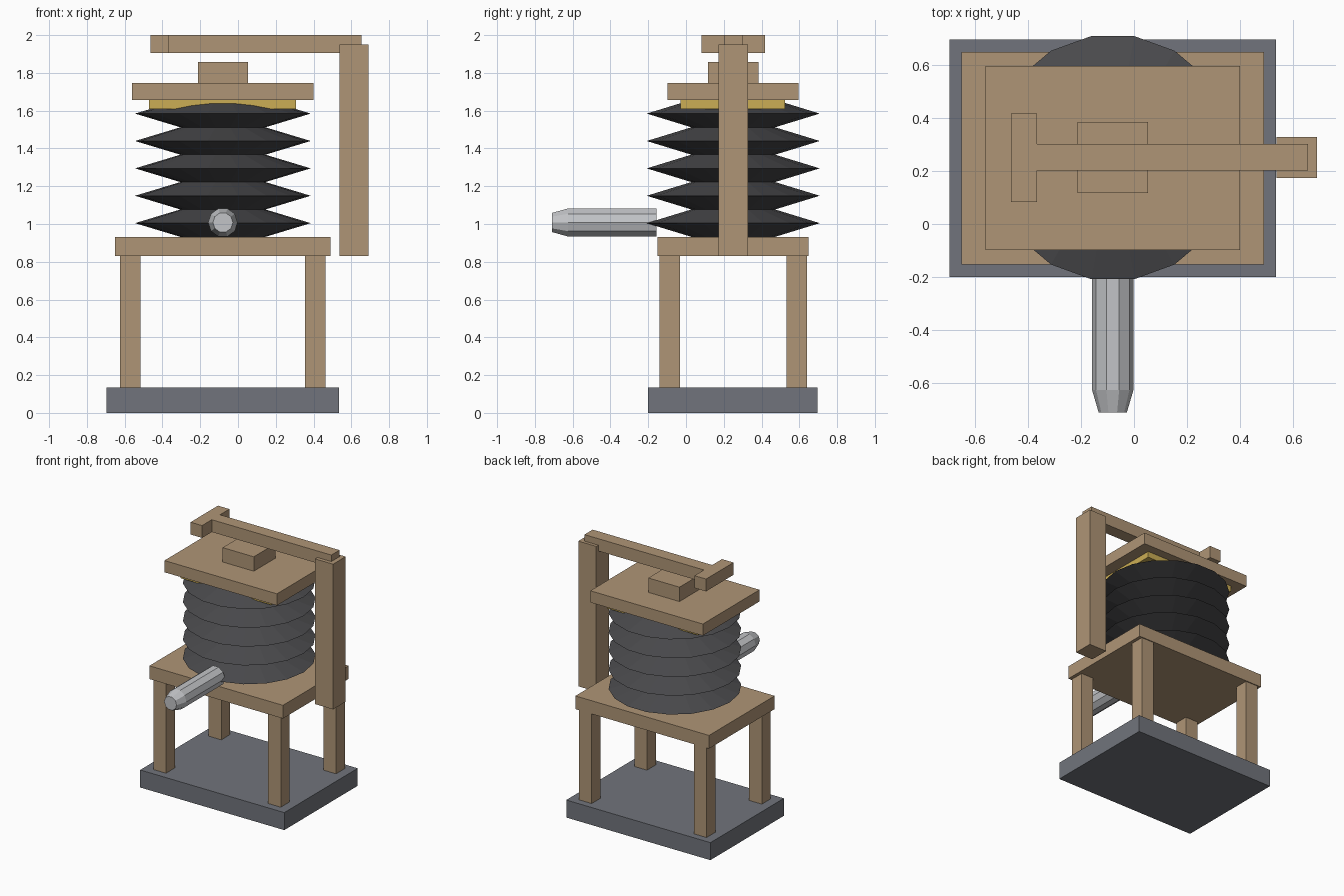
import bpy, bmesh, math
from mathutils import Matrix

cube = bpy.data.objects.get("Cube")
if cube:
    bpy.data.objects.remove(cube, do_unlink=True)

CX, CY = -0.08, 0.25   # vertical axis of the bellows and frame


def material(name, rgb):
    m = bpy.data.materials.new(name)
    m.use_nodes = True
    colour = (*rgb, 1)
    m.diffuse_color = colour
    bsdf = next(n for n in m.node_tree.nodes if n.type == 'BSDF_PRINCIPLED')
    bsdf.inputs["Base Color"].default_value = colour
    return m


wood = material("wood", (0.43, 0.30, 0.18))
slate = material("slate grey", (0.165, 0.175, 0.20))
rubber = material("black rubber", (0.07, 0.07, 0.075))
brass = material("brass yellow", (0.60, 0.42, 0.09))
steel = material("light steel", (0.54, 0.55, 0.57))


def add_object(name, bm, mat):
    bmesh.ops.recalc_face_normals(bm, faces=bm.faces)
    mesh = bpy.data.meshes.new(name)
    bm.to_mesh(mesh)
    bm.free()
    mesh.materials.append(mat)
    ob = bpy.data.objects.new(name, mesh)
    bpy.context.collection.objects.link(ob)
    return ob


def box(name, xs, ys, zs, mat):
    """Box from its x, y and z ranges."""
    bm = bmesh.new()
    bmesh.ops.create_cube(bm, size=1)
    for v in bm.verts:
        for i, (lo, hi) in enumerate((xs, ys, zs)):
            v.co[i] = hi if v.co[i] > 0 else lo
    return add_object(name, bm, mat)


def lathe(name, profile, sides, matrix, mat):
    """Flat-faced turned solid from (radius, height) points, capped at both ends."""
    bm = bmesh.new()
    rings = []
    for r, h in profile:
        angles = [math.tau * i / sides for i in range(sides)]
        rings.append([bm.verts.new((r * math.cos(a), r * math.sin(a), h)) for a in angles])
    for low, high in zip(rings, rings[1:]):
        for i in range(sides):
            j = (i + 1) % sides
            bm.faces.new((low[i], low[j], high[j], high[i]))
    bm.faces.new(rings[0])
    bm.faces.new(rings[-1])
    bm.transform(matrix)
    return add_object(name, bm, mat)


# Base and table
box("base_slab", (-0.695, 0.535), (-0.2, 0.695), (0, 0.135), slate)
box("table_top", (-0.65, 0.49), (-0.152, 0.648), (0.83, 0.932), wood)
for side, sx in (("right", -1), ("left", 1)):
    for end, sy in (("front", -1), ("back", 1)):
        x, y = CX + sx * 0.49, CY + sy * 0.337
        box(f"{end}_{side}_leg", (x - 0.054, x + 0.054), (y - 0.054, y + 0.054),
            (0.135, 0.83), wood)

# Pleated bellows
pleats, z0, pitch = 5, 0.932, 0.145
profile = [(0.465 if i % 2 else 0.225, z0 + i * pitch / 2) for i in range(2 * pleats + 1)]
lathe("bellows", profile, 18, Matrix.Translation((CX, CY, 0)), rubber)

# Air nozzle pointing forward
lathe("nozzle", [(0.078, 0.155), (0.078, 0.625), (0.053, 0.71)], 10,
      Matrix.Translation((CX, 0, 1.008)) @ Matrix.Rotation(math.pi / 2, 4, 'X'), steel)

# Pressure plates on top of the bellows
box("brass_plate", (-0.47, 0.307), (-0.03, 0.525), (1.61, 1.657), brass)
box("top_board", (-0.56, 0.4), (-0.097, 0.595), (1.657, 1.747), wood)
box("push_block", (-0.213, 0.053), (0.117, 0.384), (1.747, 1.858), wood)

# Lever with its post and cross handle
box("lever_post", (0.537, 0.69), (0.173, 0.327), (0.83, 1.95), wood)
box("lever_beam", (-0.365, 0.655), (0.202, 0.302), (1.905, 2.0), wood)
box("lever_handle", (-0.463, -0.365), (0.083, 0.417), (1.905, 2.0), wood)
